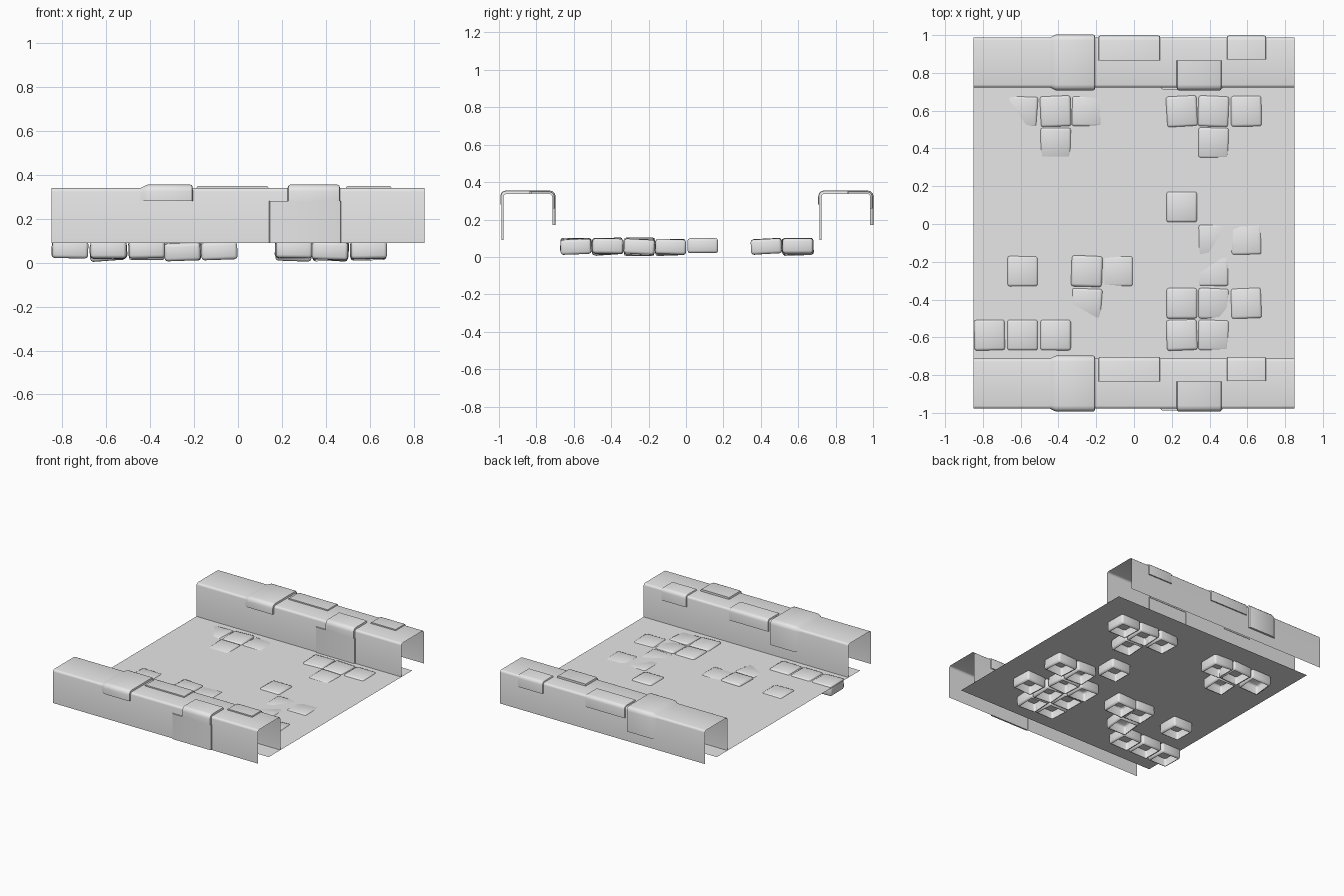
import bpy, bmesh, math
from mathutils import Matrix, Euler

cube = bpy.data.objects.get("Cube")
if cube:
    bpy.data.objects.remove(cube, do_unlink=True)

stone = bpy.data.materials.new("plain_grey_stone")
stone.use_nodes = True
GREY = (0.8, 0.8, 0.8, 1)
stone.diffuse_color = GREY
stone.node_tree.nodes["Principled BSDF"].inputs["Base Color"].default_value = GREY

FLOOR_Z, WALL_TOP, HALF_W, RADIUS = 0.09, 0.34, 0.133, 0.016
WALL_Y = {"front": -0.845, "back": 0.855}


def finish(name, bm, angle=None):
    mesh = bpy.data.meshes.new(name)
    bm.to_mesh(mesh)
    bm.free()
    mesh.materials.append(stone)
    obj = bpy.data.objects.new(name, mesh)
    bpy.context.collection.objects.link(obj)
    if angle:
        bpy.ops.object.select_all(action='DESELECT')
        obj.select_set(True)
        bpy.context.view_layer.objects.active = obj
        bpy.ops.object.shade_smooth_by_angle(angle=math.radians(angle))
    return obj


def wall_path(d, front, back, cut):
    """Inverted U section pushed out by d; a leg of None stops on the top at y = cut."""
    h, top, r = HALF_W + d, WALL_TOP + d, RADIUS + max(d, 0)
    arc = [(-h + r - r * math.cos(a), top - r + r * math.sin(a))
           for a in (0, math.pi / 6, math.pi / 3, math.pi / 2)]
    pts = [(-h, front)] + arc if front is not None else [(cut, top)]
    if back is not None:
        pts += [(-y, z) for y, z in reversed(arc)] + [(h, back)]
    else:
        pts.append((cut, top))
    return pts


def strip(name, rows, y0, path, lips=True, angle=50):
    """Sheet swept along x through (x, offset) rows, with edges sunk into the wall."""
    bm = bmesh.new()
    grid = []
    for x, d in rows:
        pts = path(d)
        if lips:
            low = path(-0.003)
            pts = [low[0]] + pts + [low[-1]]
        grid.append([bm.verts.new((x, y0 + y, z)) for y, z in pts])
    for a, b in zip(grid, grid[1:]):
        for j in range(len(a) - 1):
            bm.faces.new((a[j], b[j], b[j + 1], a[j + 1]))
    return finish(name, bm, angle)


def raised(name, x0, x1, d, y0, path, ramp=0.005):
    rows = [(x0, -0.003), (x0 + ramp, d * 0.8), (x0 + ramp + 0.008, d),
            (x1 - 0.012, d), (x1 - 0.004, d * 0.8), (x1, -0.003)]
    strip(name, rows, y0, path)


# Two hollow parapets, each with the same raised blocks
for side, y0 in WALL_Y.items():
    strip(side + "_parapet", [(-0.85, 0), (0.85, 0)], y0,
          lambda d: wall_path(d, FLOOR_Z, FLOOR_Z, 0), lips=False, angle=100)
    raised(side + "_saddle_block", -0.45, -0.205, 0.015, y0,
           lambda d: wall_path(d, 0.28, 0.17, 0), ramp=0.03)
    raised(side + "_long_cap_block", -0.19, 0.14, 0.009, y0,
           lambda d: wall_path(d, None, 0.26, 0.01))
    raised(side + "_short_cap_block", 0.49, 0.70, 0.009, y0,
           lambda d: wall_path(d, None, 0.26, 0.015))
    raised(side + "_front_cap_block", 0.225, 0.465, 0.015, y0,
           lambda d: wall_path(d, 0.28, None, 0.01))
    raised(side + "_face_slab", 0.14, 0.47, 0.009, y0,
           lambda d: [(-HALF_W - d, FLOOR_Z), (-HALF_W - d, 0.28)])

# Thin floor sheet
bm = bmesh.new()
bmesh.ops.create_grid(bm, x_segments=1, y_segments=1, size=0.85,
                      matrix=Matrix.Translation((0, 0, FLOOR_Z)))
finish("floor", bm)


def paver(name, x, y, lift, tilt_x, tilt_y, turn):
    """Rounded stone, open underneath, poking slightly through the floor."""
    bm = bmesh.new()
    bmesh.ops.create_cube(bm, size=1, matrix=Matrix.Diagonal((0.164, 0.164, 0.08, 1)))
    bmesh.ops.bevel(bm, geom=bm.edges[:], offset=0.014, segments=2, profile=0.5,
                    affect='EDGES')
    bm.normal_update()
    under = [f for f in bm.faces if f.normal.z < -0.99]
    bmesh.ops.delete(bm, geom=under, context='FACES')
    rot = Euler([math.radians(a) for a in (tilt_x, tilt_y, turn)]).to_matrix().to_4x4()
    bm.transform(Matrix.Translation((x, y, 0.06 + lift)) @ rot)
    finish(name, bm, 50)


# Paver columns and rows: column, row, lift (mm), tilt x, tilt y, turn
COLS = [-0.765, -0.59, -0.415, -0.25, -0.085, 0.253, 0.42, 0.594]
ROWS = [0.597, 0.43, 0.09, -0.083, -0.25, -0.42, -0.588]
PAVERS = [
    (1, 0, -8, 3, -4, -3), (2, 0, 0, 1, -1, 2), (3, 0, -7, -1, 2, -1),
    (2, 1, -4, 4, 0, 0), (5, 0, 0, 1, 1, 3), (6, 0, 0, 1, 1, -2),
    (7, 0, 0, 0, 1, 1), (6, 1, -3, 3, 1, -1), (5, 2, 0, 0, 0, 0),
    (6, 3, -9, 2, 3, 0), (7, 3, -7, -2, -1, 1), (1, 4, -3, -1, 1, 0),
    (3, 4, 3, 0, 1, -2), (4, 4, -7, 0, -2, 0), (3, 5, -7, 4, -2, -3),
    (0, 6, 0, 0, 1, 1), (1, 6, 0, 0, 0, 0), (2, 6, 0, 0, -1, 0),
    (5, 4, -13, 0, 2, 0), (6, 4, -8, -3, -2, 0), (5, 5, 0, 0, 1, 0),
    (6, 5, -4, 3, 4, -1), (7, 5, -3, -1, -1, 2), (5, 6, 0, -1, 1, 2),
    (6, 6, -4, 2, 2, -1),
]
for n, (c, r, lift, tx, ty, turn) in enumerate(PAVERS, 1):
    paver(f"paver_{n}", COLS[c], ROWS[r], lift / 1000, tx, ty, turn)
